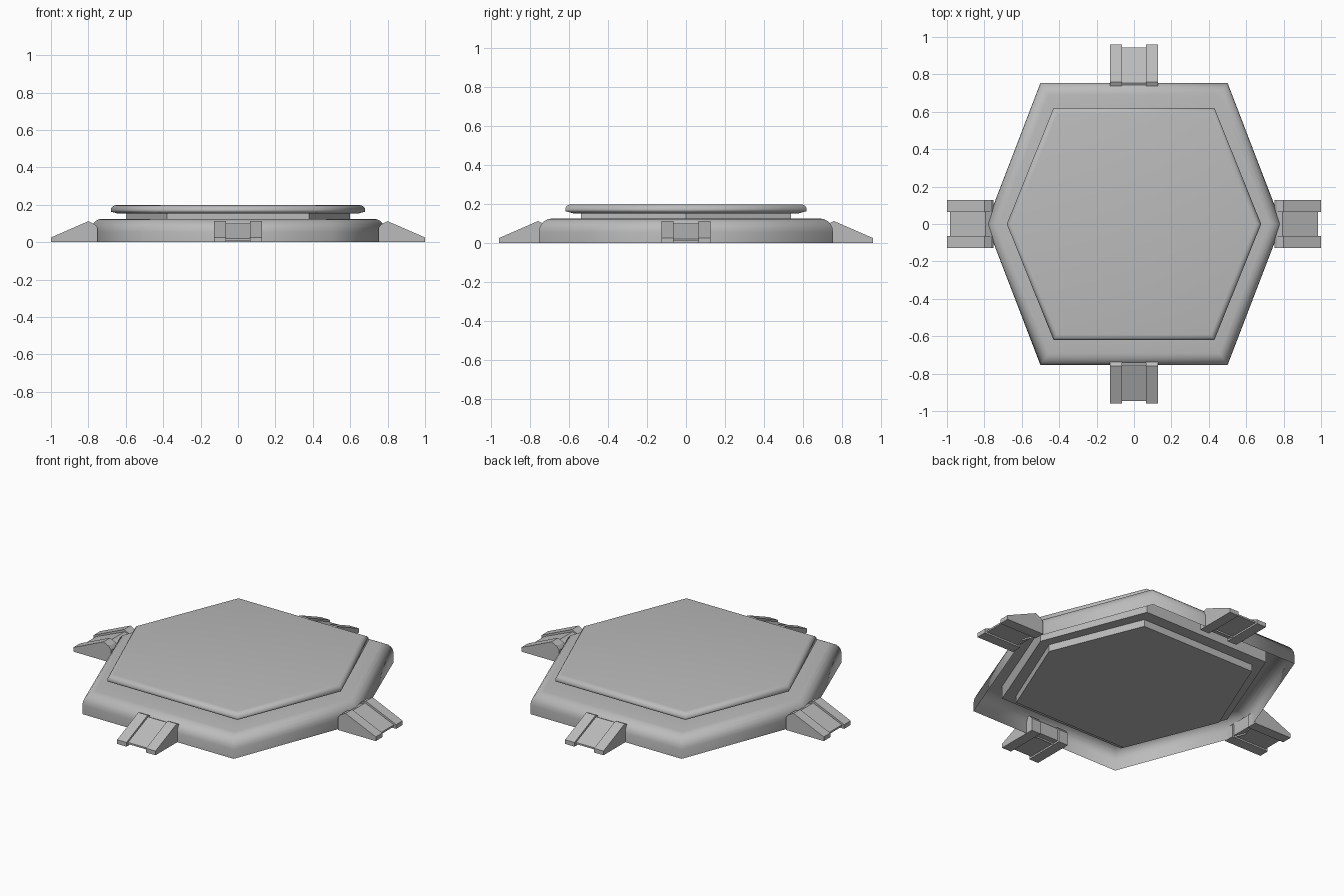
import bpy, bmesh, math
from mathutils import Matrix

old = bpy.data.objects.get("Cube")
if old:
    bpy.data.objects.remove(old, do_unlink=True)

# One plain grey for everything
grey = bpy.data.materials.new("plain_grey")
grey.use_nodes = True
grey.diffuse_color = (0.5, 0.5, 0.5, 1)
grey.node_tree.nodes["Principled BSDF"].inputs["Base Color"].default_value = (0.5, 0.5, 0.5, 1)


def finish(name, bm, angle=None):
    mesh = bpy.data.meshes.new(name)
    bm.to_mesh(mesh)
    bm.free()
    mesh.materials.append(grey)
    obj = bpy.data.objects.new(name, mesh)
    bpy.context.collection.objects.link(obj)
    if angle:
        bpy.ops.object.select_all(action="DESELECT")
        obj.select_set(True)
        bpy.context.view_layer.objects.active = obj
        bpy.ops.object.shade_smooth_by_angle(angle=math.radians(angle))
    return obj


def hexagon(tip, corner, depth, z):
    """Six-sided outline: side tips on x, flat edges at front and back."""
    return [(tip, 0, z), (corner, depth, z), (-corner, depth, z),
            (-tip, 0, z), (-corner, -depth, z), (corner, -depth, z)]


def hex_stack(name, rings, angle=None, cap_bottom=False, cap_top=False):
    """Skin a stack of hexagons from bottom to top."""
    bm = bmesh.new()
    loops = [[bm.verts.new(p) for p in hexagon(*r)] for r in rings]
    for low, high in zip(loops, loops[1:]):
        for i in range(6):
            j = (i + 1) % 6
            bm.faces.new((low[i], low[j], high[j], high[i]))
    if cap_bottom:
        bm.faces.new(loops[0][::-1])
    if cap_top:
        bm.faces.new(loops[-1])
    return finish(name, bm, angle)


def rounded(tip, corner, depth, z0, z1, inset, steps=5):
    """Rings of a quarter-round edge from z0 up to z1."""
    rings = []
    for k in range(steps + 1):
        a = math.pi / 2 * k / steps
        d = inset * (1 - math.cos(a))
        rings.append((tip - d, corner - d * 0.65, depth - d, z0 + (z1 - z0) * math.sin(a)))
    return rings


NECK = (0.6, 0.38, 0.54)
FLANGE = (0.66, 0.42, 0.61)

# Outer shell, open below, with a rounded shoulder and flat ledge
hex_stack("base_shell",
          [(0.79, 0.5, 0.755, 0)] + rounded(0.79, 0.5, 0.755, 0.055, 0.125, 0.065)
          + [(*NECK, 0.125)], angle=75)

# Stepped core under the ledge
hex_stack("lower_core", [(*NECK, 0.003), (*NECK, 0.045), (*FLANGE, 0.045), (*FLANGE, 0.122)],
          cap_bottom=True)

# Recessed neck and top plate
hex_stack("neck", [(*NECK, 0.12), (*NECK, 0.16)])
hex_stack("top_plate",
          [(*NECK, 0.152), (0.64, 0.405, 0.58, 0.152), (0.68, 0.43, 0.62, 0.163)]
          + rounded(0.68, 0.43, 0.62, 0.172, 0.198, 0.03, 4),
          angle=75, cap_top=True)

# Clamp feet: two wedge cheeks with a lower web between them
CHEEK = [(0, 0), (0.25, 0), (0.25, 0.025), (0.05, 0.112), (0.015, 0.095), (0, 0.075)]
WEB = [(0.01, 0.01), (0.235, 0.01), (0.235, 0.02), (0.045, 0.1), (0.01, 0.085)]


def wedge(bm, profile, y0, y1):
    near = [bm.verts.new((x, y0, z)) for x, z in profile]
    far = [bm.verts.new((x, y1, z)) for x, z in profile]
    bm.faces.new(near)
    bm.faces.new(far[::-1])
    for i in range(len(profile)):
        j = (i + 1) % len(profile)
        bm.faces.new((near[j], near[i], far[i], far[j]))


feet = [("left_foot", 0, 0.75), ("back_foot", 90, 0.71),
        ("right_foot", 180, 0.75), ("front_foot", 270, 0.71)]
for name, turn, reach in feet:
    bm = bmesh.new()
    wedge(bm, CHEEK, 0.065, 0.127)
    wedge(bm, CHEEK, -0.127, -0.065)
    wedge(bm, WEB, -0.065, 0.065)
    bmesh.ops.recalc_face_normals(bm, faces=bm.faces)
    move = Matrix.Rotation(math.radians(turn), 4, "Z") @ Matrix.Translation((reach, 0, 0))
    bmesh.ops.transform(bm, matrix=move, verts=bm.verts)
    finish(name, bm)
